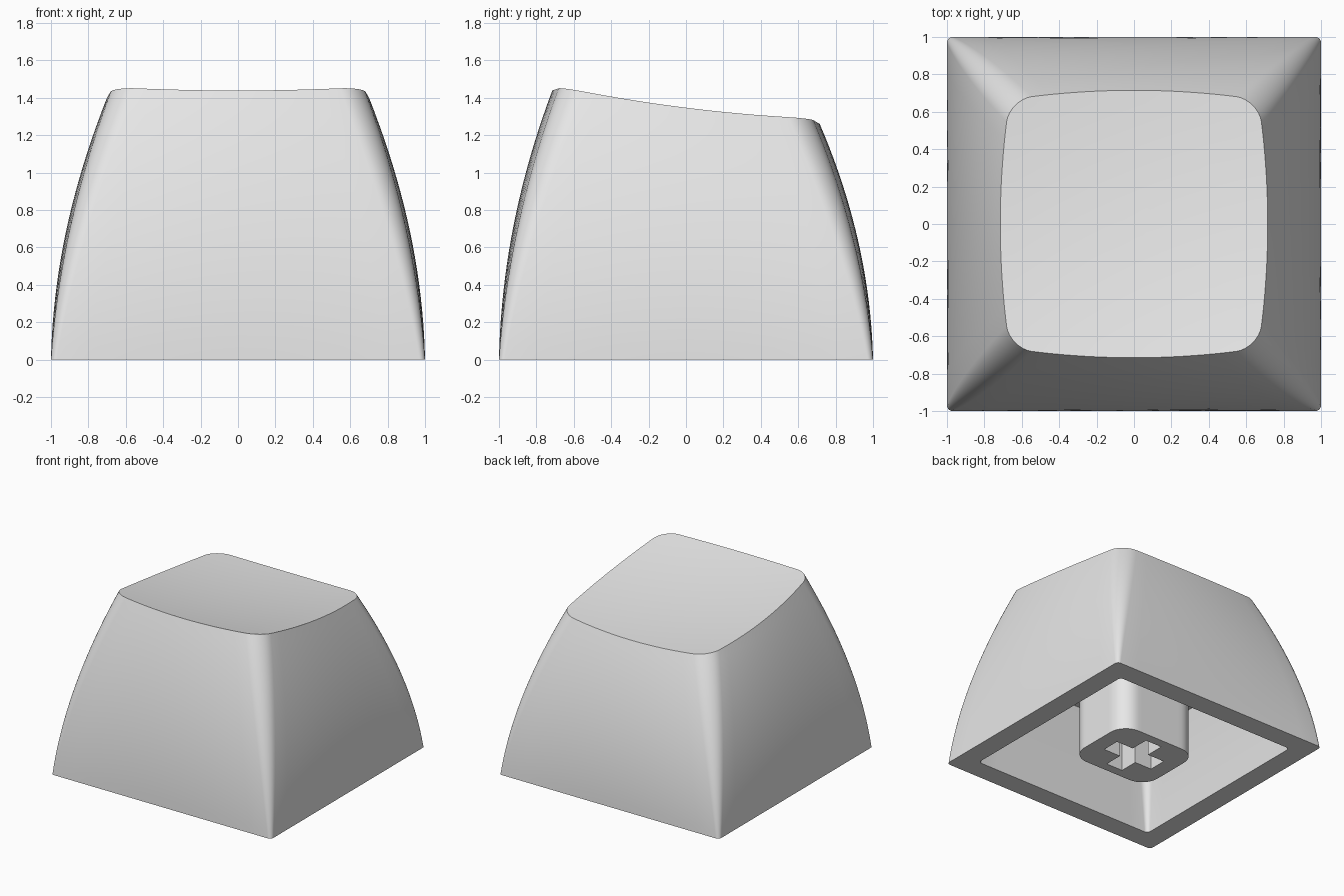
import bpy
import bmesh
import math

if "Cube" in bpy.data.objects:
    bpy.data.objects.remove(bpy.data.objects["Cube"], do_unlink=True)

plastic = bpy.data.materials.new("grey_plastic")
plastic.use_nodes = True
GREY = (0.8, 0.8, 0.8, 1)
plastic.diffuse_color = GREY
plastic.node_tree.nodes["Principled BSDF"].inputs["Base Color"].default_value = GREY

CORNER, SIDE = 8, 12      # segments per corner and per side
CEILING = 0.76            # height of the hollow's ceiling


def outline(hx, hy, radius, bulge=0.0):
    """Rounded rectangle whose sides may swell outward in the middle."""
    pts = []
    for k in range(4):
        sx, sy = ((1, 1), (-1, 1), (-1, -1), (1, -1))[k]
        cx, cy = sx * (hx - radius), sy * (hy - radius)
        for i in range(CORNER + 1):
            a = (k + i / CORNER) * math.pi / 2
            pts.append((cx + radius * math.cos(a), cy + radius * math.sin(a)))
        # straight run towards the next corner
        dx, dy = ((-1, 0), (0, -1), (1, 0), (0, 1))[k]
        run = 2 * ((hx if dx else hy) - radius)
        x0, y0 = pts[-1]
        for i in range(1, SIDE):
            pts.append((x0 + dx * run * i / SIDE, y0 + dy * run * i / SIDE))
    return [(x * (1 - bulge * (y / hy) ** 2), y * (1 - bulge * (x / hx) ** 2))
            for x, y in pts]


def dish(x, y):
    """Height of the sloping, scooped top."""
    return 1.314 - 0.125 * y + 0.07 * y * y + 0.065 * x * x


def skin(bm, rings):
    """Bridge successive rings of points with quads."""
    loops = [[bm.verts.new(p) for p in ring] for ring in rings]
    n = len(loops[0])
    for a, b in zip(loops, loops[1:]):
        for i in range(n):
            j = (i + 1) % n
            bm.faces.new((a[i], a[j], b[j], b[i]))
    return loops


def finish(bm, name):
    bmesh.ops.recalc_face_normals(bm, faces=bm.faces)
    mesh = bpy.data.meshes.new(name)
    bm.to_mesh(mesh)
    bm.free()
    mesh.materials.append(plastic)
    obj = bpy.data.objects.new(name, mesh)
    bpy.context.collection.objects.link(obj)
    return obj


def activate(obj):
    bpy.ops.object.select_all(action='DESELECT')
    obj.select_set(True)
    bpy.context.view_layer.objects.active = obj


def smooth(obj):
    activate(obj)
    bpy.ops.object.shade_smooth_by_angle(angle=math.radians(30))


def outer(t):
    half = 1 - 0.285 * (0.1 * t + 0.9 * t * t)
    return outline(half, half, (0.03 + 0.15 * t) * half, 0.07 * t)


# Cap shell: inner hollow, bottom rim, curved walls and scooped top
rings = []
for i in range(7):
    t = 1 - i / 6
    half = 0.83 - 0.11 * (0.4 * t + 0.6 * t * t)
    rings.append([(x, y, CEILING * t) for x, y in outline(half, half, 0.03 + 0.06 * t)])
top = outer(1)
for i in range(21):
    t = i / 20
    rings.append([(x, y, t * dish(*e)) for (x, y), e in zip(outer(t), top)])
for i in range(1, 10):
    s = 1 - i / 10
    rings.append([(x * s, y * s, dish(x * s, y * s)) for x, y in top])

bm = bmesh.new()
loops = skin(bm, rings)
bm.faces.new(loops[0])
center = bm.verts.new((0, 0, dish(0, 0)))
last = loops[-1]
for i in range(len(last)):
    bm.faces.new((last[i], last[(i + 1) % len(last)], center))
smooth(finish(bm, "cap_shell"))

# Mounting stem under the cap
bm = bmesh.new()
profile = outline(0.36, 0.305, 0.15)
ends = skin(bm, [[(x, y, z) for x, y in profile] for z in (0, CEILING + 0.03)])
for loop in ends:
    bm.faces.new(loop)
stem = finish(bm, "mounting_stem")

# Cross-shaped socket cut into the stem
for sx, sy in ((0.46, 0.15), (0.15, 0.46)):
    bpy.ops.mesh.primitive_cube_add(size=1, location=(0, 0, 0.2))
    cutter = bpy.context.object
    cutter.name = "socket_cutter"
    cutter.scale = (sx, sy, 0.6)
    cutter.hide_render = True
    activate(stem)
    cut = stem.modifiers.new("socket", 'BOOLEAN')
    cut.operation = 'DIFFERENCE'
    cut.solver = 'EXACT'
    cut.object = cutter
    bpy.ops.object.modifier_apply(modifier=cut.name)
    bpy.data.objects.remove(cutter, do_unlink=True)
smooth(stem)
